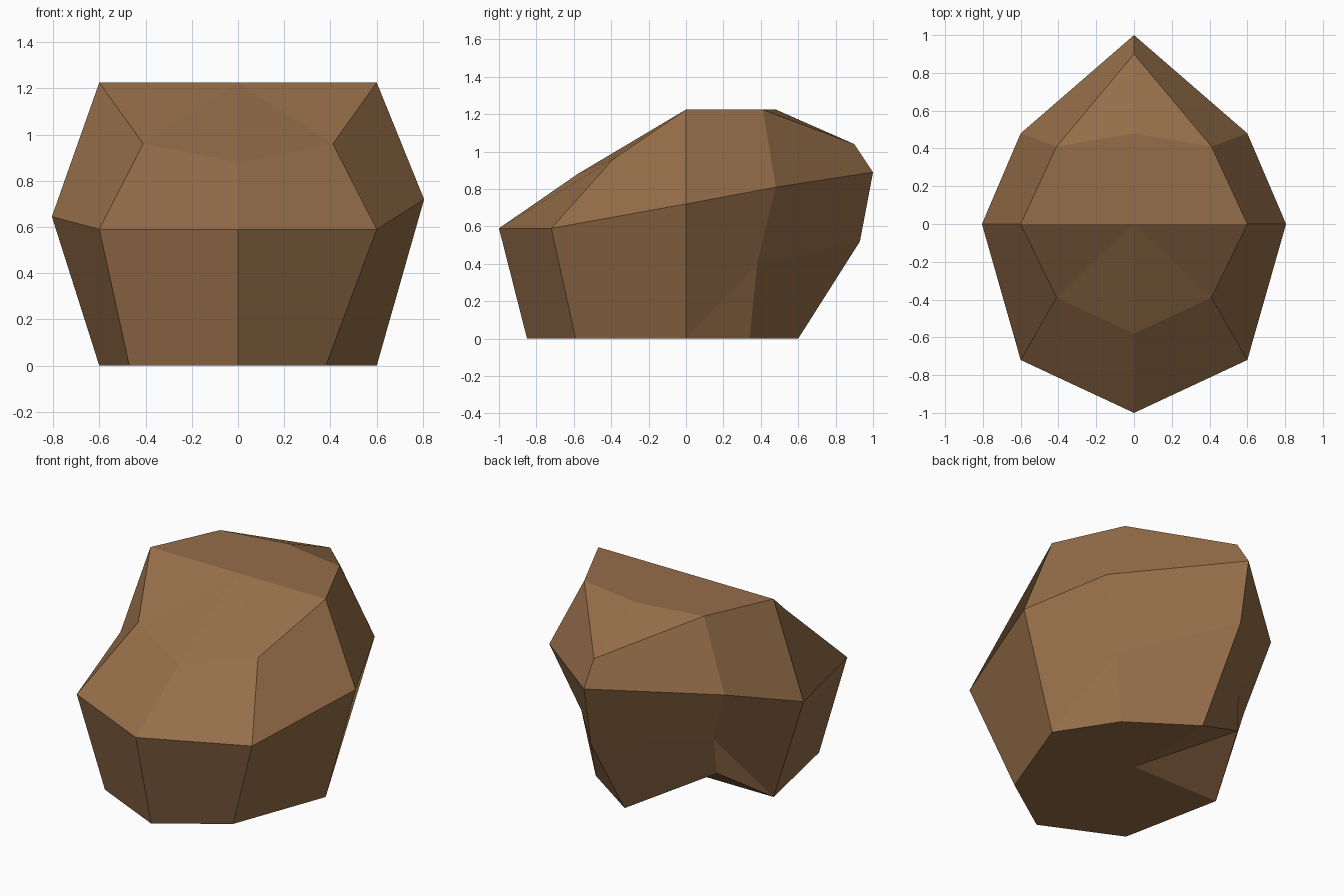
import bpy, bmesh

if "Cube" in bpy.data.objects:
    bpy.data.objects.remove(bpy.data.objects["Cube"])

# Rings of eight points, counter-clockwise from the front
base = [(0, -.85, 0), (.38, -.59, 0), (.6, 0, 0), (.38, .34, 0),
        (0, .6, 0), (-.46, .355, .245), (-.6, 0, 0), (-.47, -.63, 0)]
belt = [(0, -1, .59), (.6, -.72, .59), (.805, 0, .72), (.6, .48, .81),
        (0, 1, .89), (-.6, .48, .815), (-.805, 0, .645), (-.6, -.72, .59)]
shoulder = [(0, -.58, .88), (.41, -.39, .96), (.6, 0, 1.225), (.41, .41, 1.225),
            (0, .9, 1.04), (-.41, .41, 1.225), (-.6, 0, 1.225), (-.41, -.39, .96)]

# Extra break under the back overhang; elsewhere it coincides with the base
overhang = list(base)
overhang[3:6] = [(.45, .38, .4), (0, .93, .52), (-.45, .375, .46)]

# Flat crown, set in from the back of the shoulder
crown = list(shoulder)
crown[4] = (0, .48, 1.225)

rings = [base, overhang, belt, shoulder, crown]
bm = bmesh.new()
verts = {}


def vert(co):
    if co not in verts:
        verts[co] = bm.verts.new(co)
    return verts[co]


def face(*points):
    unique = list(dict.fromkeys(points))   # shared ring points collapse
    if len(unique) > 2:
        bm.faces.new([vert(p) for p in unique])


# Side bands between neighbouring rings, then bottom and top fans
for i in range(8):
    j = (i + 1) % 8
    for low, high in zip(rings, rings[1:]):
        face(low[i], low[j], high[j], high[i])
    face((0, 0, 0), base[j], base[i])
    face((0, 0, 1.225), crown[i], crown[j])
bmesh.ops.recalc_face_normals(bm, faces=bm.faces)

mesh = bpy.data.meshes.new("boulder")
bm.to_mesh(mesh)
bm.free()

brown = bpy.data.materials.new("brown stone")
brown.diffuse_color = (.30, .155, .066, 1)
brown.use_nodes = True
brown.node_tree.nodes["Principled BSDF"].inputs["Base Color"].default_value = brown.diffuse_color
mesh.materials.append(brown)
boulder = bpy.data.objects.new("boulder", mesh)
bpy.context.collection.objects.link(boulder)
